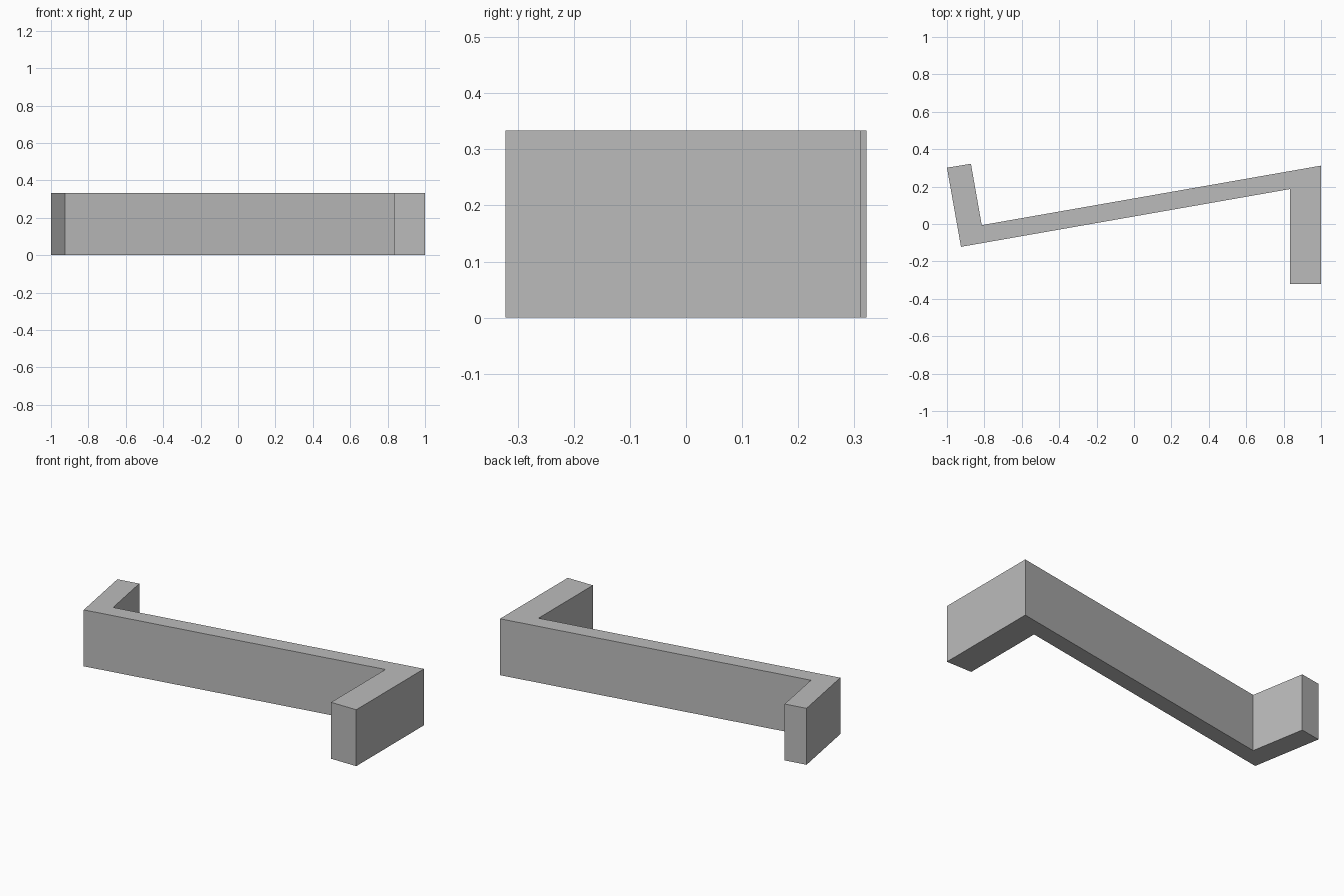
import bpy
import bmesh

cube = bpy.data.objects.get("Cube")
if cube:
    bpy.data.objects.remove(cube, do_unlink=True)

HEIGHT = 0.334

# Plain grey finish
grey = bpy.data.materials.new("plain_grey")
grey.use_nodes = True
colour = (0.5, 0.5, 0.5, 1.0)
grey.diffuse_color = colour
grey.node_tree.nodes["Principled BSDF"].inputs["Base Color"].default_value = colour

# Plan outline: slanted web with a flange at each end, counter-clockwise
outline = [
    (-1.0, 0.301), (-0.925, -0.122), (0.835, 0.187), (0.835, -0.322),
    (1.0, -0.322), (1.0, 0.312), (-0.814, -0.006), (-0.872, 0.322),
]

# Extrude the outline upward into a solid bracket
bm = bmesh.new()
base = bm.faces.new([bm.verts.new((x, y, 0)) for x, y in outline])
extruded = bmesh.ops.extrude_face_region(bm, geom=[base], use_keep_orig=True)
top = [g for g in extruded["geom"] if isinstance(g, bmesh.types.BMVert)]
bmesh.ops.translate(bm, verts=top, vec=(0, 0, HEIGHT))
bmesh.ops.recalc_face_normals(bm, faces=bm.faces)

mesh = bpy.data.meshes.new("z_bracket")
bm.to_mesh(mesh)
bm.free()
mesh.materials.append(grey)
bracket = bpy.data.objects.new("z_bracket", mesh)
bpy.context.collection.objects.link(bracket)
